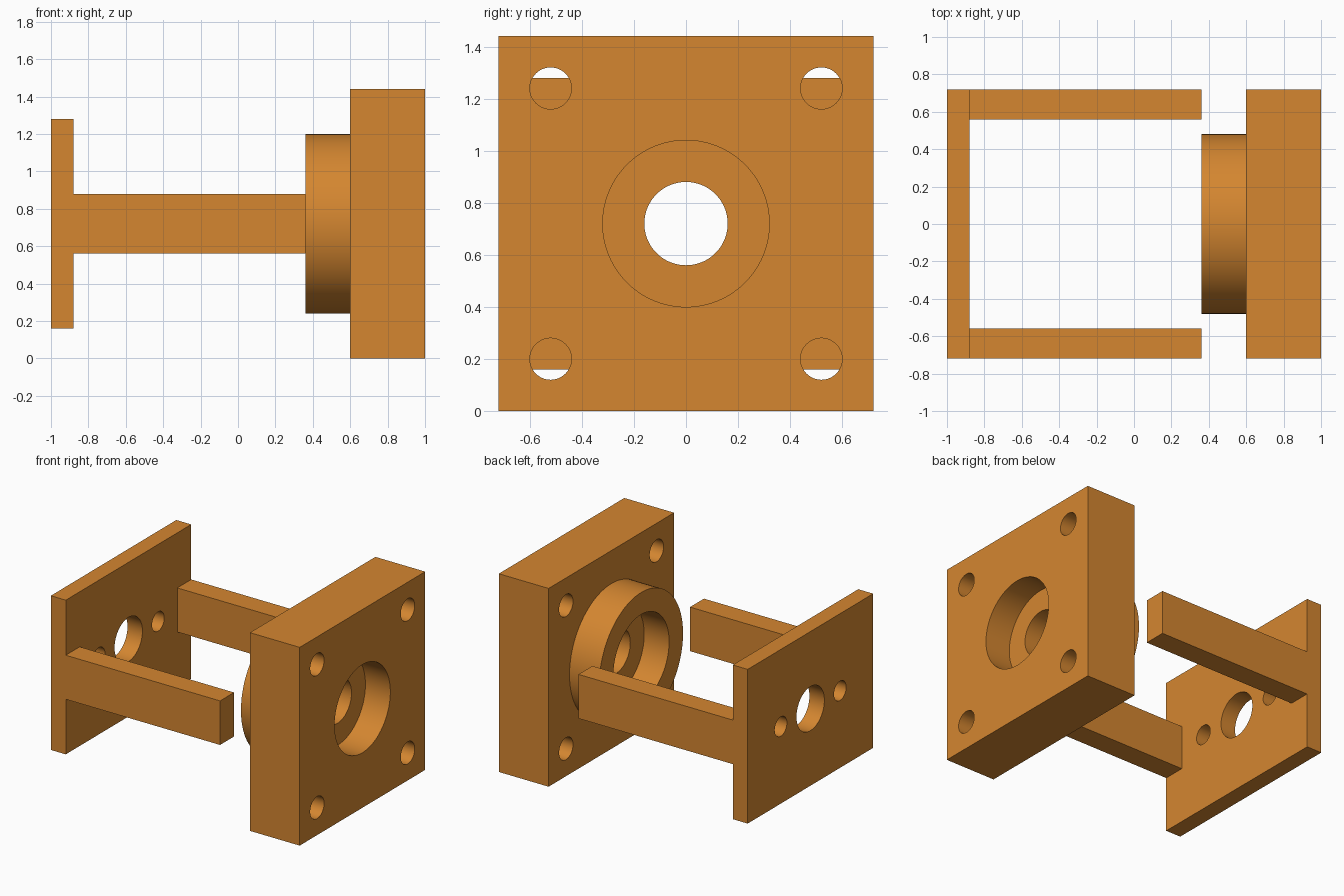
import bpy
import math

cube = bpy.data.objects.get("Cube")
if cube:
    bpy.data.objects.remove(cube, do_unlink=True)

# Single warm orange-brown colour
orange = bpy.data.materials.new("warm_orange")
orange.use_nodes = True
colour = (0.66, 0.24, 0.03, 1)
orange.diffuse_color = colour
orange.node_tree.nodes["Principled BSDF"].inputs["Base Color"].default_value = colour

MID = 0.72  # height of the main axis


def box(name, x, y, z):
    """Box from (min, max) ranges on each axis."""
    bpy.ops.mesh.primitive_cube_add(size=1, location=[sum(r) / 2 for r in (x, y, z)])
    ob = bpy.context.object
    ob.name = name
    ob.scale = [r[1] - r[0] for r in (x, y, z)]
    bpy.ops.object.transform_apply(location=False, rotation=False, scale=True)
    ob.data.materials.append(orange)
    return ob


def rod(name, radius, x, y=0, z=MID, sides=96):
    """Cylinder lying along x."""
    bpy.ops.mesh.primitive_cylinder_add(
        vertices=sides, radius=radius, depth=x[1] - x[0],
        location=(sum(x) / 2, y, z), rotation=(0, math.pi / 2, 0))
    ob = bpy.context.object
    ob.name = name
    ob.data.materials.append(orange)
    return ob


def combine(target, tool, operation):
    """Apply a boolean and discard the tool."""
    tool.hide_render = True
    mod = target.modifiers.new(operation.title(), "BOOLEAN")
    mod.operation = operation
    mod.solver = "EXACT"
    mod.object = tool
    bpy.context.view_layer.objects.active = target
    bpy.ops.object.modifier_apply(modifier=mod.name)
    bpy.data.objects.remove(tool, do_unlink=True)


def smooth(ob):
    bpy.ops.object.select_all(action="DESELECT")
    ob.select_set(True)
    bpy.context.view_layer.objects.active = ob
    bpy.ops.object.shade_smooth_by_angle(angle=math.radians(30))


# Thick mounting block with a round boss on its inner side
block = box("mounting_block", (0.6, 1), (-MID, MID), (0, 2 * MID))
combine(block, rod("boss", 0.48, (0.36, 0.7)), "UNION")

# Through bore with a wide counterbore from each end
for radius, span in ((0.16, (0.2, 1.2)), (0.32, (0.2, 0.56)), (0.32, (0.8, 1.2))):
    combine(block, rod("bore_cutter", radius, span), "DIFFERENCE")

# Corner bolt holes
for y in (-0.52, 0.52):
    for z in (-0.52, 0.52):
        combine(block, rod("bolt_cutter", 0.08, (0.4, 1.2), y, MID + z, 48), "DIFFERENCE")
smooth(block)

# Thin end plate with a centre hole and two smaller side holes
plate = box("end_plate", (-1, -0.88), (-MID, MID), (0.16, 1.28))
for y, radius in ((0, 0.16), (-0.34, 0.07), (0.34, 0.07)):
    combine(plate, rod("plate_cutter", radius, (-1.2, -0.7), y), "DIFFERENCE")
smooth(plate)

# Pair of side arms reaching from the plate towards the block
for name, y in (("right_arm", (-MID, -0.56)), ("left_arm", (0.56, MID))):
    box(name, (-0.88, 0.36), y, (0.56, 0.88))
